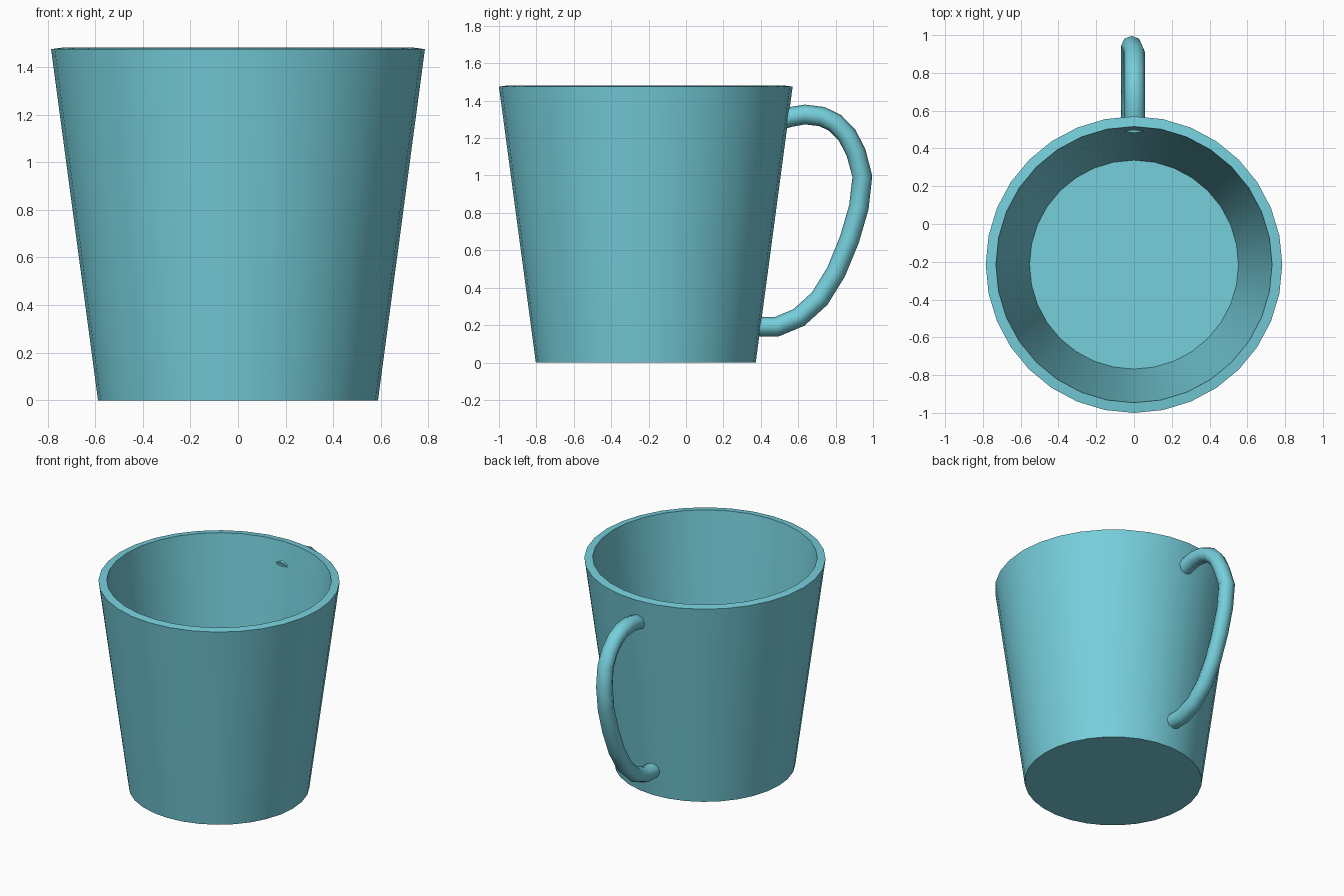
import bpy, bmesh, math
from mathutils import Vector

if "Cube" in bpy.data.objects:
    bpy.data.objects.remove(bpy.data.objects["Cube"])

teal = bpy.data.materials.new("light teal")
teal.diffuse_color = (0.18, 0.62, 0.71, 1)
teal.use_nodes = True
teal.node_tree.nodes["Principled BSDF"].inputs["Base Color"].default_value = teal.diffuse_color
CY = -0.215  # centre of the cup in y


def finish(name, bm, angle):
    bmesh.ops.recalc_face_normals(bm, faces=bm.faces[:])
    me = bpy.data.meshes.new(name)
    bm.to_mesh(me)
    bm.free()
    me.materials.append(teal)
    ob = bpy.data.objects.new(name, me)
    bpy.context.collection.objects.link(ob)
    bpy.ops.object.select_all(action='DESELECT')
    ob.select_set(True)
    bpy.context.view_layer.objects.active = ob
    bpy.ops.object.shade_smooth_by_angle(angle=math.radians(angle))
    return ob


def skin(bm, rings):
    # joins successive rings of vertices and caps both ends
    n = len(rings[0])
    for a, b in zip(rings, rings[1:]):
        for i in range(n):
            j = (i + 1) % n
            bm.faces.new((a[i], a[j], b[j], b[i]))
    bm.faces.new(rings[0])
    bm.faces.new(rings[-1])


# Cup: outer wall, tilted rim, inner wall and floor
SIDES = 32
profile = [(0.588, 0), (0.785, 1.475), (0.731, 1.482), (0.553, 0.04)]
bm = bmesh.new()
rings = []
for r, z in profile:
    rings.append([bm.verts.new((r * math.sin(2 * math.pi * i / SIDES),
                                CY + r * math.cos(2 * math.pi * i / SIDES), z))
                  for i in range(SIDES)])
skin(bm, rings)
finish("cup", bm, 35)

# Handle: round tube along a curved path, lower half leaning slightly to -x
path = [(.497, 1.295), (.555, 1.312), (.636, 1.326), (.727, 1.315), (.797, 1.281),
        (.861, 1.216), (.909, 1.123), (.943, .995), (.924, .829), (.874, .658),
        (.803, .485), (.715, .342), (.604, .241), (.487, .192), (.375, .192)]
pts = [Vector((0.003 if z > 1.1 else -0.012, y, z)) for y, z in path]
bm = bmesh.new()
rings = []
for k, p in enumerate(pts):
    t = (pts[min(k + 1, len(pts) - 1)] - pts[max(k - 1, 0)]).normalized()
    side = Vector((1, 0, 0))
    out = side.cross(t).normalized()
    rings.append([bm.verts.new(p + 0.056 * math.cos(math.pi * i / 4) * side
                               + 0.053 * math.sin(math.pi * i / 4) * out)
                  for i in range(8)])
skin(bm, rings)
finish("handle", bm, 60)
